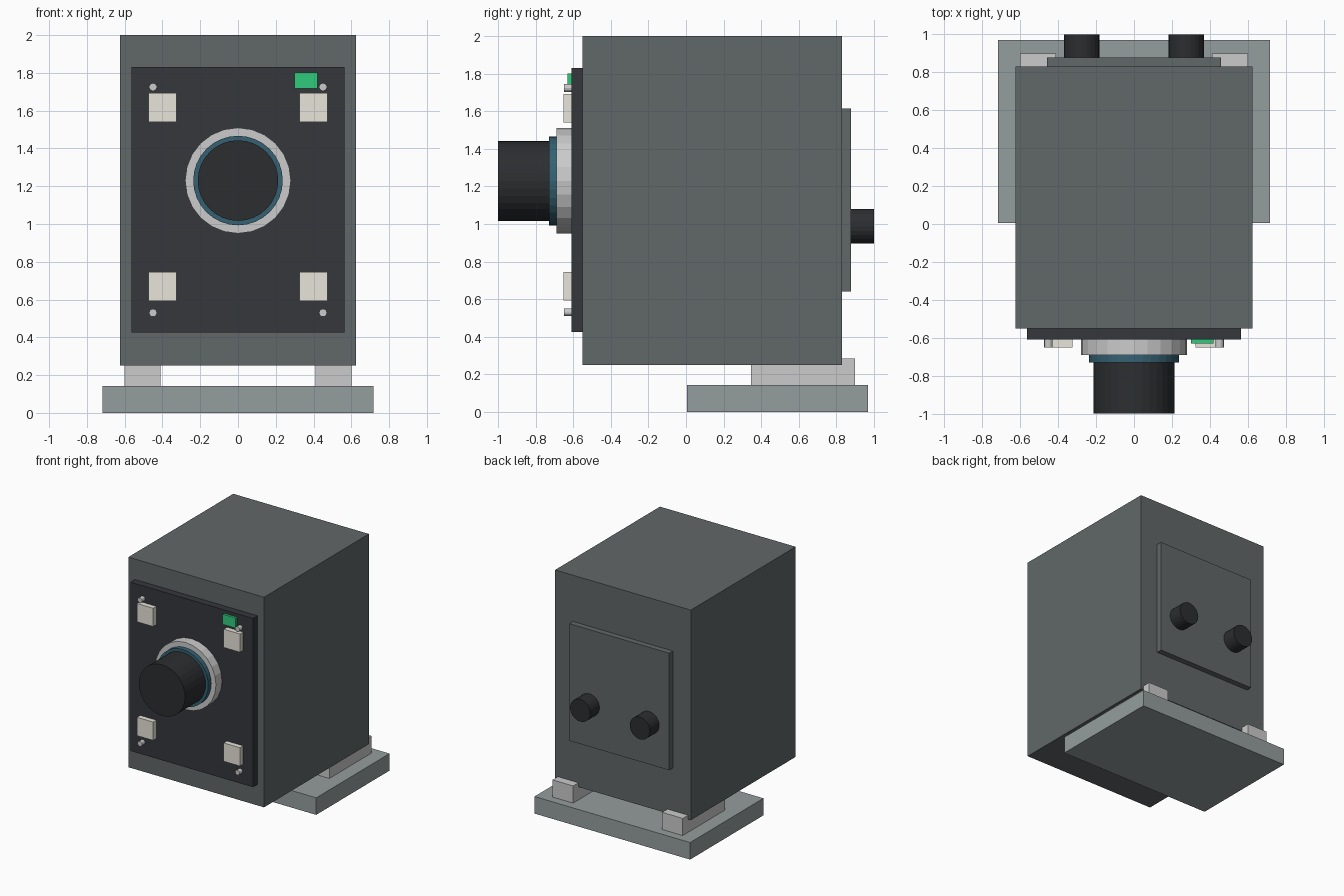
import bpy, bmesh, math
from mathutils import Matrix

if "Cube" in bpy.data.objects:
    bpy.data.objects.remove(bpy.data.objects["Cube"])


def material(name, r, g, b):
    m = bpy.data.materials.new(name)
    m.diffuse_color = (r, g, b, 1)
    m.use_nodes = True
    m.node_tree.nodes["Principled BSDF"].inputs["Base Color"].default_value = m.diffuse_color
    return m


def add_object(name, bm, mat):
    mesh = bpy.data.meshes.new(name)
    bm.to_mesh(mesh)
    bm.free()
    ob = bpy.data.objects.new(name, mesh)
    bpy.context.collection.objects.link(ob)
    if mat:
        mesh.materials.append(mat)
    return ob


def box(name, x, y, z, mat=None):
    bm = bmesh.new()
    size = [b - a for a, b in (x, y, z)]
    mid = [(a + b) / 2 for a, b in (x, y, z)]
    bmesh.ops.create_cube(bm, size=1, matrix=Matrix.Translation(mid) @ Matrix.Diagonal((*size, 1)))
    return add_object(name, bm, mat)


def cylinder(name, x, z, radius, y, sides, mat=None):
    # Cylinder lying along the y axis
    bm = bmesh.new()
    place = Matrix.Translation((x, (y[0] + y[1]) / 2, z)) @ Matrix.Rotation(math.pi / 2, 4, 'X')
    bmesh.ops.create_cone(bm, cap_ends=True, segments=sides, radius1=radius, radius2=radius,
                          depth=y[1] - y[0], matrix=place)
    return add_object(name, bm, mat)


housing_grey = material("housing grey", 0.12, 0.135, 0.14)
panel_black = material("panel black", 0.035, 0.038, 0.045)
rubber_black = material("rubber black", 0.025, 0.027, 0.03)
base_grey = material("base grey", 0.30, 0.34, 0.34)
ring_blue = material("ring blue", 0.035, 0.12, 0.17)
cream = material("cream", 0.80, 0.78, 0.70)
green = material("green", 0.03, 0.60, 0.20)

# Housing with front and rear panels
box("housing", (-0.625, 0.625), (-0.55, 0.83), (0.25, 2.0), housing_grey)
box("front_panel", (-0.565, 0.565), (-0.61, -0.545), (0.425, 1.83), panel_black)
box("rear_panel", (-0.46, 0.46), (0.82, 0.878), (0.64, 1.615), housing_grey)

# Lens stack
cylinder("lens_collar", 0, 1.23, 0.28, (-0.69, -0.605), 24)
cylinder("lens_ring", 0, 1.23, 0.237, (-0.73, -0.68), 32, ring_blue)
cylinder("lens_barrel", 0, 1.23, 0.213, (-1.0, -0.72), 32, rubber_black)

# Corner lamps, screws, rear knobs and mounting rails, mirrored in x
for side, s in (("left", -1), ("right", 1)):
    for level, z0, screw_z in (("upper", 1.54, 1.725), ("lower", 0.592, 0.53)):
        box(f"{side}_{level}_lamp", sorted((s * 0.325, s * 0.475)), (-0.652, -0.605),
            (z0, z0 + 0.153), cream)
        cylinder(f"{side}_{level}_screw", s * 0.45, screw_z, 0.021, (-0.65, -0.605), 12)
    cylinder(f"{side}_rear_knob", s * 0.275, 0.988, 0.093, (0.87, 1.0), 24, rubber_black)
    box(f"{side}_mounting_rail", sorted((s * 0.41, s * 0.6)), (0.345, 0.9), (0.135, 0.285))

# Status light and base plate
box("status_light", (0.30, 0.42), (-0.63, -0.605), (1.717, 1.802), green)
box("base_plate", (-0.717, 0.717), (0.005, 0.97), (0.0, 0.142), base_grey)
